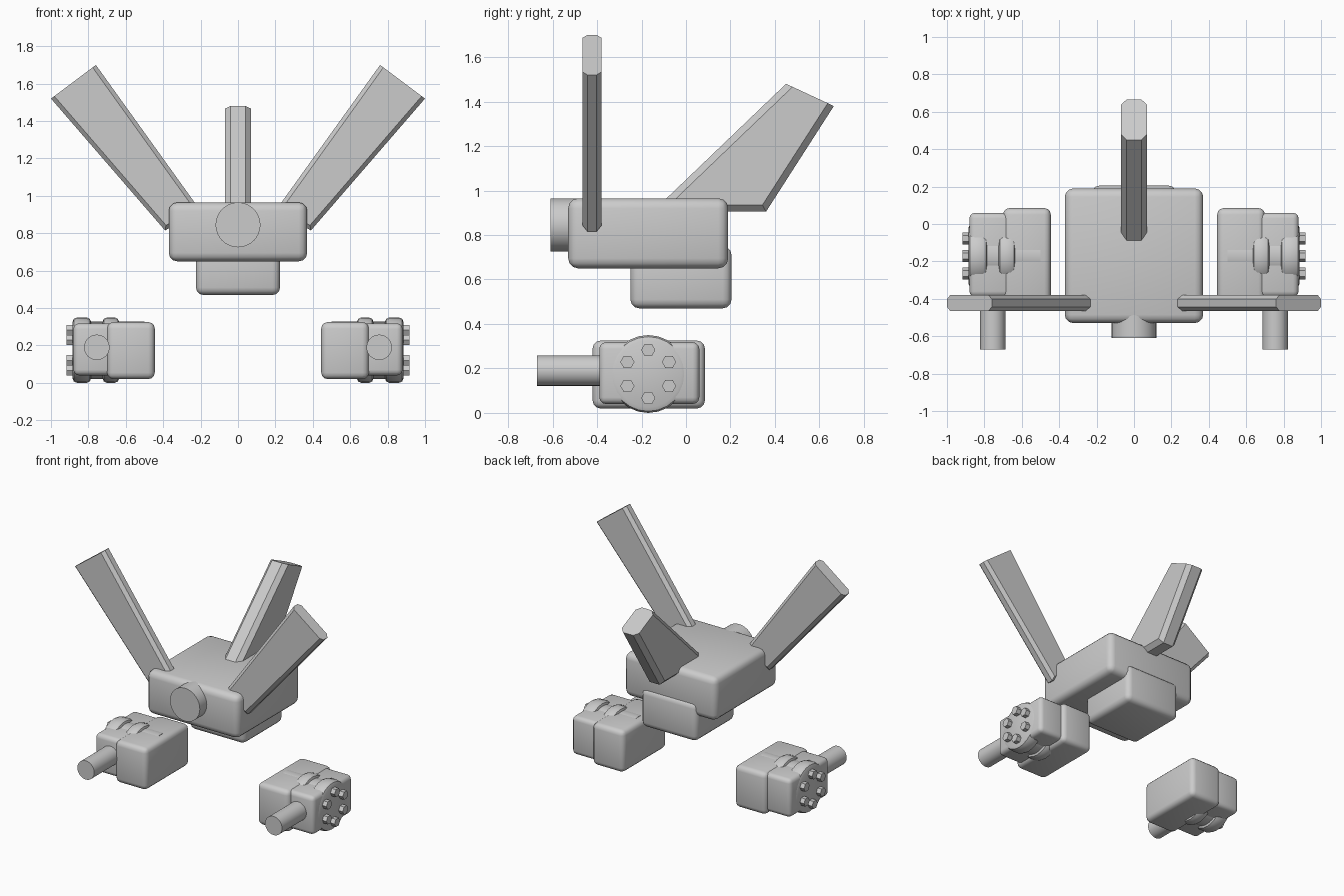
import bpy, bmesh, math
from mathutils import Vector, Matrix

default = bpy.data.objects.get("Cube")
if default:
    bpy.data.objects.remove(default, do_unlink=True)

grey = bpy.data.materials.new("plain grey")
grey.use_nodes = True
grey.diffuse_color = (0.6, 0.6, 0.6, 1)
grey.node_tree.nodes["Principled BSDF"].inputs["Base Color"].default_value = (0.6, 0.6, 0.6, 1)


def finish(name, bm, bevel=0, segments=3):
    """Turn a bmesh into a shaded object, rounding its edges if asked."""
    bmesh.ops.recalc_face_normals(bm, faces=bm.faces)
    mesh = bpy.data.meshes.new(name)
    bm.to_mesh(mesh)
    bm.free()
    ob = bpy.data.objects.new(name, mesh)
    bpy.context.collection.objects.link(ob)
    mesh.materials.append(grey)
    bpy.ops.object.select_all(action="DESELECT")
    ob.select_set(True)
    bpy.context.view_layer.objects.active = ob
    if bevel:
        mod = ob.modifiers.new("rounding", "BEVEL")
        mod.width, mod.segments = bevel, segments
        mod.limit_method, mod.angle_limit = "ANGLE", math.radians(40)
        bpy.ops.object.modifier_apply(modifier=mod.name)
    bpy.ops.object.shade_smooth_by_angle(angle=math.radians(32))
    return ob


def box(name, low, high, bevel):
    low, high = Vector(low), Vector(high)
    bm = bmesh.new()
    bmesh.ops.create_cube(bm, size=1)
    bmesh.ops.scale(bm, vec=high - low, verts=bm.verts)
    bmesh.ops.translate(bm, vec=(low + high) / 2, verts=bm.verts)
    return finish(name, bm, bevel)


def rod(name, axis, start, end, radius, sides=32, bevel=0):
    """Cylinder from start to end along the x or y axis."""
    start, end = Vector(start), Vector(end)
    turn = Matrix.Rotation(math.pi / 2, 4, "Y" if axis == "x" else "X")
    bm = bmesh.new()
    bmesh.ops.create_cone(bm, cap_ends=True, segments=sides, radius1=radius,
                          radius2=radius, depth=(end - start).length,
                          matrix=Matrix.Translation((start + end) / 2) @ turn)
    return finish(name, bm, bevel, 2)


def fin(name, outline, thickness, chamfer):
    """Slab with chamfered long edges; outline ends with its square tip."""
    bm = bmesh.new()
    face = bm.faces.new([bm.verts.new(p) for p in outline])
    side = Vector(thickness)
    new = bmesh.ops.extrude_face_region(bm, geom=[face])["geom"]
    bmesh.ops.translate(bm, vec=side, verts=[v for v in new if isinstance(v, bmesh.types.BMVert)])
    if not any(f.normal.length and abs(f.normal.dot(side.normalized())) > 0.9 for f in bm.faces):
        bm.normal_update()
    tip = {Vector(p).freeze() for p in outline[-2:]}
    tip |= {(Vector(p) + side).freeze() for p in outline[-2:]}
    near_tip = lambda v: any((v.co - t).length < 1e-4 for t in tip)
    # Chamfer the rim edges, leaving the tip face square
    edges = [e for e in bm.edges
             if abs((e.verts[0].co - e.verts[1].co).normalized().dot(side.normalized())) < 0.5
             and not all(near_tip(v) for v in e.verts)]
    bmesh.ops.bevel(bm, geom=edges, offset=chamfer, segments=1, affect="EDGES")
    return finish(name, bm)


# Central body, belly pack and nose barrel
box("body", (-0.37, -0.53, 0.65), (0.37, 0.19, 0.965), 0.045)
box("belly_pack", (-0.225, -0.25, 0.47), (0.225, 0.205, 0.75), 0.04)
rod("nose_barrel", "y", (0, -0.61, 0.845), (0, -0.4, 0.845), 0.12)

# Tail fin
fin("tail_fin", [(-0.07, -0.15, 0.905), (-0.07, 0.36, 0.905),
                 (-0.07, 0.665, 1.38), (-0.07, 0.45, 1.48)], (0.14, 0, 0), 0.03)

for label, s in (("left", 1), ("right", -1)):
    # Raised wing
    fin(label + "_wing", [(s * 0.2, -0.465, 0.92), (s * 0.39, -0.465, 0.815),
                          (s * 1.0, -0.465, 1.52), (s * 0.76, -0.465, 1.70)],
        (0, 0.085, 0), 0.022)

    # Gun housings
    box(label + "_inner_housing", (min(s * 0.445, s * 0.7), -0.42, 0.02),
        (max(s * 0.445, s * 0.7), 0.085, 0.325), 0.035)
    box(label + "_outer_housing", (min(s * 0.65, s * 0.88), -0.39, 0.04),
        (max(s * 0.65, s * 0.88), 0.06, 0.318), 0.03)

    # Drum with two rims
    rod(label + "_drum", "x", (s * 0.5, -0.17, 0.175), (s * 0.82, -0.17, 0.175), 0.153)
    for part, a, b in (("inner", 0.635, 0.725), ("outer", 0.785, 0.885)):
        rod(label + "_" + part + "_rim", "x", (s * a, -0.17, 0.175),
            (s * b, -0.17, 0.175), 0.175, 24, 0.025)

    # Ring of hexagonal bolts
    for i in range(6):
        angle = math.pi / 2 + i * math.pi / 3
        y, z = -0.17 + 0.108 * math.cos(angle), 0.175 + 0.108 * math.sin(angle)
        rod(label + "_bolt_" + str(i + 1), "x", (s * 0.87, y, z), (s * 0.918, y, z), 0.032, 6)

    # Gun barrel
    rod(label + "_barrel", "y", (s * 0.755, -0.67, 0.19), (s * 0.755, -0.36, 0.19), 0.068)
